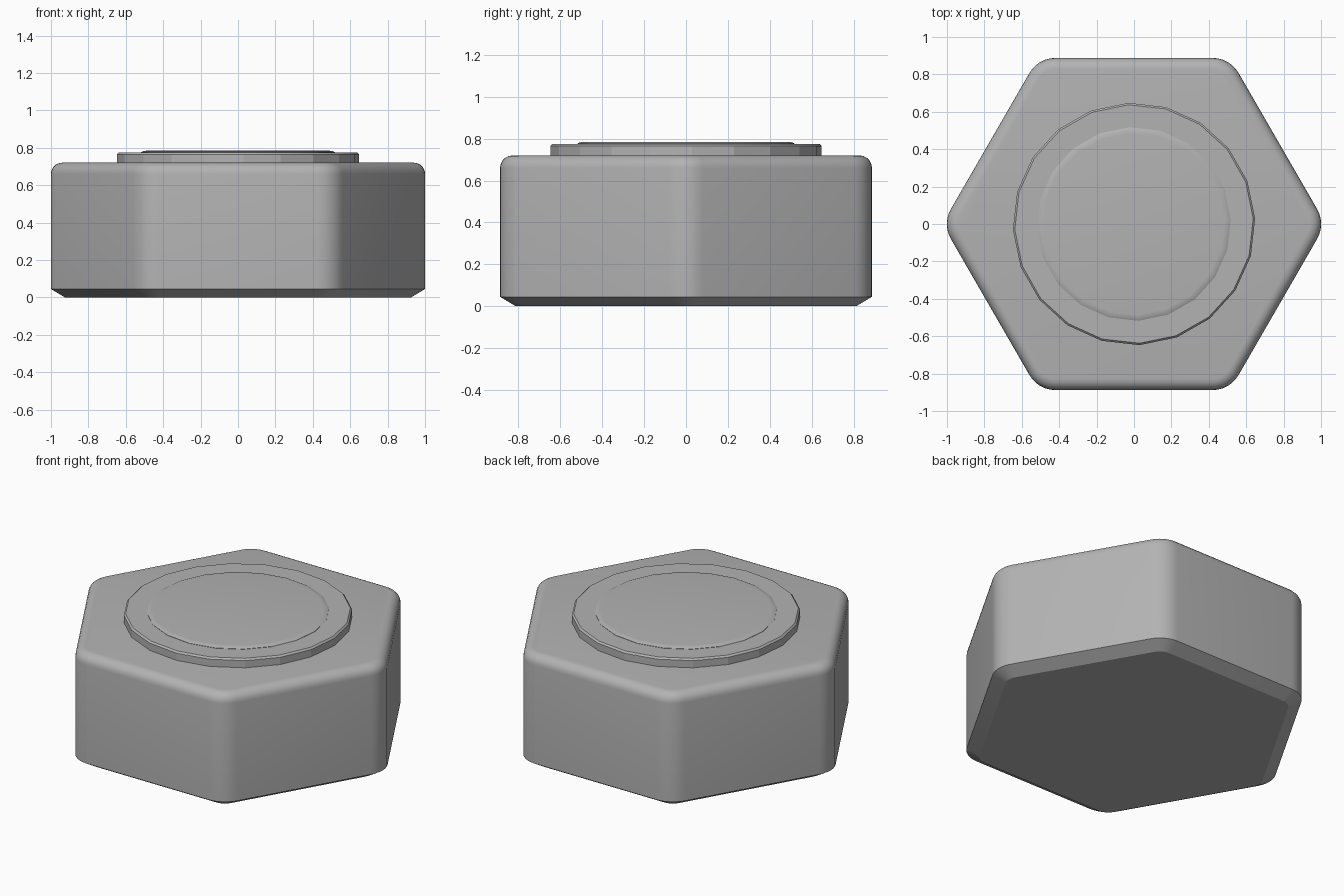
import bpy, bmesh, math

if "Cube" in bpy.data.objects:
    bpy.data.objects.remove(bpy.data.objects["Cube"])

steel = bpy.data.materials.new("steel_grey")
steel.diffuse_color = (0.45, 0.45, 0.45, 1)
steel.use_nodes = True
steel.node_tree.nodes["Principled BSDF"].inputs["Base Color"].default_value = steel.diffuse_color

APOTHEM, CORNER = 0.888, 0.16
SEG = 6


def rounded_hexagon(inset):
    """Outline of a hexagon with rounded corners, shrunk by inset."""
    centre = (APOTHEM - CORNER) / math.cos(math.pi / 6)
    r = CORNER - inset
    pts = []
    for k in range(6):
        a = k * math.pi / 3
        for s in range(SEG + 1):
            b = a + math.radians(-30 + 60 * s / SEG)
            pts.append((centre * math.cos(a) + r * math.cos(b),
                        centre * math.sin(a) + r * math.sin(b)))
    return pts


def circle(radius, sides=20, turn=math.radians(2.6)):
    return [(radius * math.cos(turn + math.tau * i / sides),
             radius * math.sin(turn + math.tau * i / sides)) for i in range(sides)]


def loft(name, rings, smooth_angle):
    """Skin a stack of (outline, height) rings and cap both ends."""
    bm = bmesh.new()
    loops = [[bm.verts.new((x, y, z)) for x, y in pts] for pts, z in rings]
    n = len(loops[0])
    for lo, hi in zip(loops, loops[1:]):
        for i in range(n):
            j = (i + 1) % n
            bm.faces.new((lo[i], lo[j], hi[j], hi[i]))
    bm.faces.new(loops[0][::-1])
    bm.faces.new(loops[-1])
    mesh = bpy.data.meshes.new(name)
    bm.to_mesh(mesh)
    bm.free()
    mesh.materials.append(steel)
    obj = bpy.data.objects.new(name, mesh)
    bpy.context.collection.objects.link(obj)
    bpy.ops.object.select_all(action='DESELECT')
    obj.select_set(True)
    bpy.context.view_layer.objects.active = obj
    bpy.ops.object.shade_smooth_by_angle(angle=math.radians(smooth_angle))
    return obj


# Hexagonal body: chamfered underside, rounded top edge
body = [(rounded_hexagon(0.075), 0.0), (rounded_hexagon(0), 0.045)]
for s in range(6):
    t = math.pi / 2 * s / 5
    body.append((rounded_hexagon(0.06 * (1 - math.cos(t))), 0.66 + 0.06 * math.sin(t)))
loft("hex_body", body, 30)

# Raised washer face with a fine bevelled rim
loft("washer_face", [(circle(0.648), 0.70), (circle(0.648), 0.765),
                     (circle(0.638), 0.775)], 15)

# Slightly raised centre disc, softened at the edge
loft("centre_disc", [(circle(0.518), 0.76), (circle(0.518), 0.777),
                     (circle(0.505), 0.783), (circle(0.485), 0.785)], 30)
